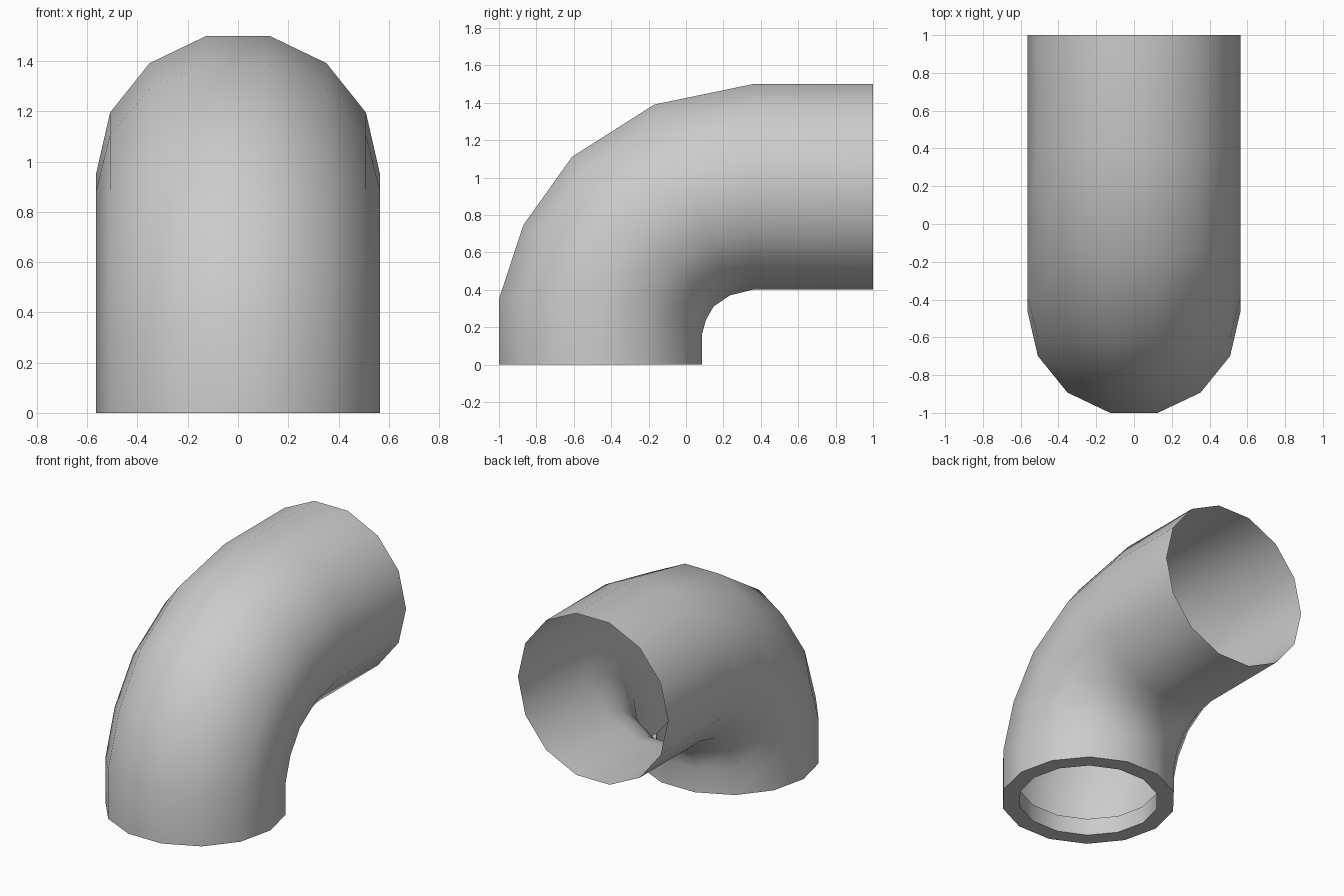
import bpy, bmesh, math

if "Cube" in bpy.data.objects:
    bpy.data.objects.remove(bpy.data.objects["Cube"])

SIDES = 14
RADIUS = 0.565
STEP = 2 * math.pi / SIDES

# Side profile of the elbow: outer (y, z) and inner (y, z) point of each ring
OUTER = [(-1, 0), (-1, 0.35), (-0.87, 0.745), (-0.61, 1.11),
         (-0.17, 1.39), (0.36, 1.5), (1, 1.5)]
INNER = [(0.086, 0), (0.086, 0.165), (0.107, 0.24), (0.147, 0.31),
         (0.235, 0.37), (0.355, 0.4), (1, 0.4)]


def add_ring(bm, outer, inner, radius):
    """Fourteen-sided ring with a flat side at the outer and inner points."""
    ring = []
    for k in range(SIDES):
        a = (k + 0.5) * STEP
        t = 0.5 + 0.5 * math.cos(a) / math.cos(STEP / 2)
        y = inner[0] + (outer[0] - inner[0]) * t
        z = inner[1] + (outer[1] - inner[1]) * t
        ring.append(bm.verts.new((radius * math.sin(a), y, z)))
    return ring


def bridge(bm, lower, upper):
    for k in range(SIDES):
        n = (k + 1) % SIDES
        bm.faces.new((lower[k], lower[n], upper[n], upper[k]))


bm = bmesh.new()

# Short inner sleeve and flat rim at the lower opening
lip = 0.11
sleeve = [add_ring(bm, (-1 + lip, z), (0.086 - lip, z), RADIUS - lip)
          for z in (0.12, 0.0)]

# Bent outer wall, open at the far end
wall = [add_ring(bm, o, i, RADIUS) for o, i in zip(OUTER, INNER)]
rings = sleeve + wall
for a, b in zip(rings, rings[1:]):
    bridge(bm, a, b)
bmesh.ops.recalc_face_normals(bm, faces=bm.faces)

# Make sure the outer wall points outwards
bm.faces.ensure_lookup_table()
wall_faces = [f for f in bm.faces if all(v.co.y > 0.3 for v in f.verts)]
top = max(wall_faces, key=lambda f: f.calc_center_median().z)
if top.normal.z < 0:
    bmesh.ops.reverse_faces(bm, faces=bm.faces)

mesh = bpy.data.meshes.new("pipe_elbow")
bm.to_mesh(mesh)
bm.free()
elbow = bpy.data.objects.new("pipe_elbow", mesh)
bpy.context.collection.objects.link(elbow)

# Smooth pipe with crisp rim edges
bpy.context.view_layer.objects.active = elbow
elbow.select_set(True)
bpy.ops.object.shade_smooth_by_angle(angle=math.radians(50))
